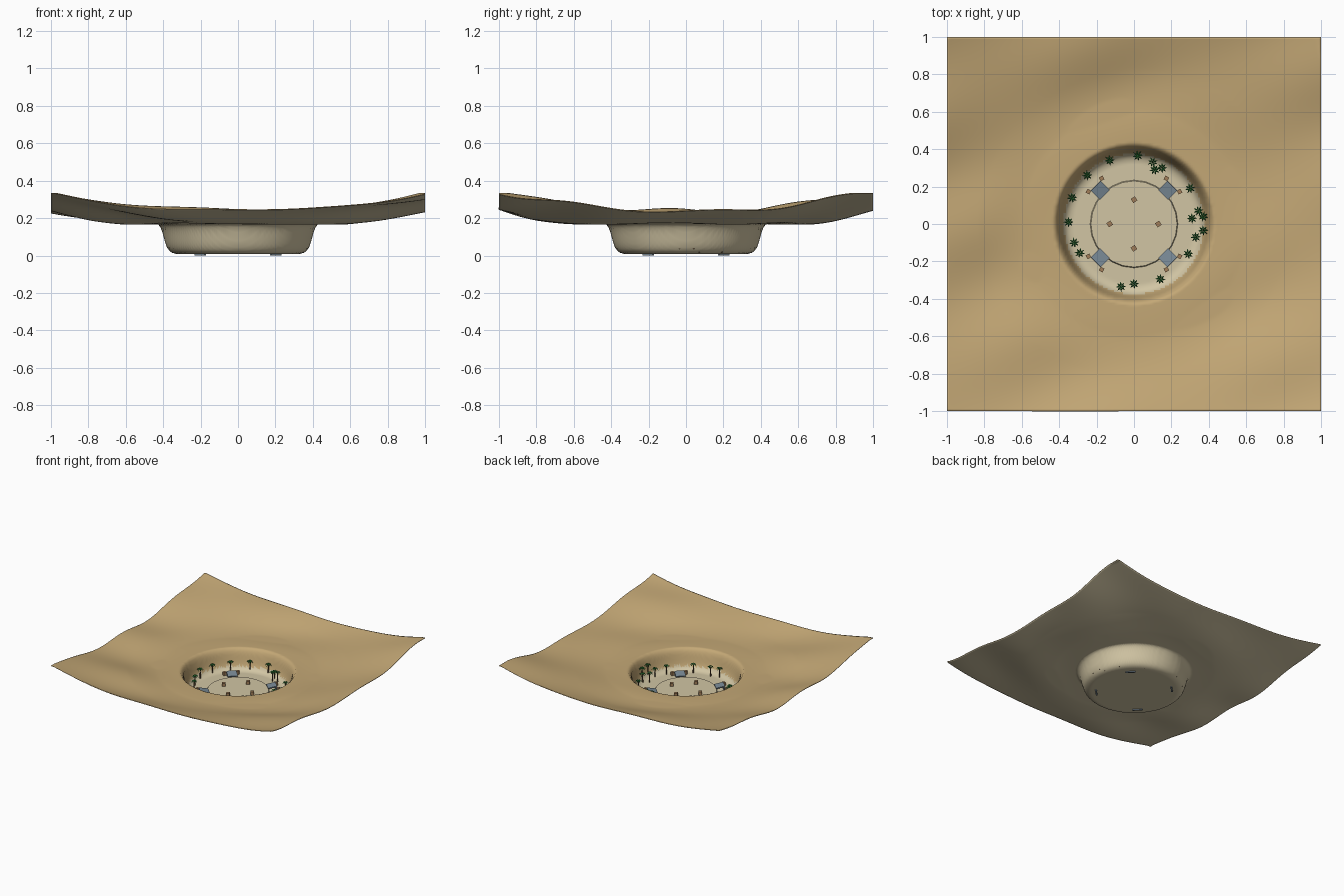
import bpy, bmesh, math, random
from mathutils import Matrix, Vector

random.seed(4)
cube = bpy.data.objects.get("Cube")
if cube:
    bpy.data.objects.remove(cube)


def material(name, rgb):
    m = bpy.data.materials.new(name)
    m.use_nodes = True
    m.diffuse_color = (*rgb, 1)
    m.node_tree.nodes["Principled BSDF"].inputs["Base Color"].default_value = (*rgb, 1)
    return m


SAND = material("sand tan", (0.55, 0.39, 0.18))
STONE = material("pale stone", (0.64, 0.56, 0.37))
PANEL = material("blue grey", (0.19, 0.25, 0.30))
WOOD = material("crate wood", (0.36, 0.21, 0.10))
BARK = material("palm bark", (0.14, 0.08, 0.04))
LEAF = material("palm green", (0.02, 0.17, 0.03))


def finish(bm, name, mats, smooth=False):
    mesh = bpy.data.meshes.new(name)
    bm.to_mesh(mesh)
    bm.free()
    for m in mats:
        mesh.materials.append(m)
    for p in mesh.polygons:
        p.use_smooth = smooth
    ob = bpy.data.objects.new(name, mesh)
    bpy.context.collection.objects.link(ob)
    return ob


# Height of the ground: basin profile inside, clamped dunes outside
BASIN = [(0, .012), (.33, .012), (.355, .02), (.375, .04), (.39, .085),
         (.405, .145), (.425, .17)]


def ground(x, y):
    r = math.hypot(x, y)
    for (r0, z0), (r1, z1) in zip(BASIN, BASIN[1:]):
        if r < r1:
            return z0 + (z1 - z0) * (r - r0) / (r1 - r0)
    rise = 0.165 * (max(0, r - 0.6) / 0.8) ** 1.4
    t = min(1, (r - 0.425) / 0.4)
    ridge = math.sin(10 * (0.9 * y - 0.4 * x - 0.8))
    swell = 0.7 + 0.3 * math.sin(5 * x + 3 * y)
    dune = 0.016 * t * (ridge * swell + 0.2)
    return min(0.335, max(0.17, 0.172 + rise + dune))


# Desert terrain: tan above, pale stone below and on the basin floor
bm = bmesh.new()
bmesh.ops.create_grid(bm, x_segments=170, y_segments=170, size=1)
for v in bm.verts:
    v.co.z = ground(v.co.x, v.co.y)
for f in bm.faces:
    c = f.calc_center_median()
    f.material_index = int(math.hypot(c.x, c.y) < 0.375)
terrain = finish(bm, "desert_terrain", [SAND, STONE], True)
layer = terrain.modifiers.new("stone layer", "SOLIDIFY")
layer.thickness = 0.004
layer.offset = -1
layer.material_offset = 1
layer.material_offset_rim = 0

# Raised round plaza
bm = bmesh.new()
bmesh.ops.create_cone(bm, cap_ends=True, segments=24, radius1=.236, radius2=.23, depth=.012,
                      matrix=Matrix.Translation((0, 0, .015)))
finish(bm, "plaza", [STONE])


def box(name, mat, pos, size, turn, tilt=0):
    bm = bmesh.new()
    bmesh.ops.create_cube(bm, size=1, matrix=Matrix.Translation(pos)
                          @ Matrix.Rotation(turn, 4, "Z") @ Matrix.Rotation(tilt, 4, "Y")
                          @ Matrix.Diagonal((*size, 1)))
    return finish(bm, name, [mat])


# Crates on the plaza, and a shelter with two crates at each diagonal
for i in range(4):
    a = i * math.pi / 2
    box("plaza_crate", WOOD, (.13 * math.cos(a), .13 * math.sin(a), .033),
        (.026, .026, .026), a + .6)
    a += math.pi / 4
    out = Vector((math.cos(a), math.sin(a), 0))
    side = Vector((-out.y, out.x, 0))
    box("shelter_wall", PANEL, out * .285 + Vector((0, 0, .02)), (.012, .075, .04), a)
    box("shelter_roof", PANEL, out * .255 + Vector((0, 0, .037)), (.07, .075, .008), a, -.2)
    for s in (-1, 1):
        box("shelter_crate", WOOD, out * .295 + side * s * .05 + Vector((0, 0, .025)),
            (.022, .022, .028), a + .3 * s)


# Palm: tapered trunk with drooping folded fronds
def palm(x, y):
    base = ground(x, y) - .003
    h = random.uniform(.06, .085)
    bm = bmesh.new()
    bmesh.ops.create_cone(bm, cap_ends=True, segments=6, radius1=.005, radius2=.003, depth=h,
                          matrix=Matrix.Translation((x, y, base + h / 2)))
    finish(bm, "palm_trunk", [BARK])
    bm = bmesh.new()
    top = Vector((x, y, base + h))
    spin = random.random()
    for k in range(8):
        a = spin + k * math.tau / 8
        out = Vector((math.cos(a), math.sin(a), 0))
        side = Vector((-out.y, out.x, 0)) * .005
        up = Vector((0, 0, 1))
        mid = top + out * .014 + up * .005
        root, tip = bm.verts.new(top), bm.verts.new(top + out * .028 - up * .01)
        ridge = bm.verts.new(mid)
        for s in (1, -1):
            edge = bm.verts.new(mid + side * s - up * .003)
            bm.faces.new((root, edge, ridge)[::-s] if s < 0 else (root, ridge, edge)[::-1])
            bm.faces.new((ridge, edge, tip))
    bmesh.ops.recalc_face_normals(bm, faces=bm.faces)
    finish(bm, "palm_fronds", [LEAF])


# Palms ring the basin floor
for x, y in [(-.13, .34), (.02, .365), (.1, .33), (.15, .3), (.11, .29), (.3, .19),
             (-.25, .26), (-.33, .14), (-.35, .01), (-.32, -.1), (-.29, -.155),
             (-.07, -.335), (0, -.32), (.14, -.295), (.29, -.16), (.33, -.07),
             (.37, -.035), (.345, .07), (.37, .04), (.31, .03)]:
    palm(x, y)
